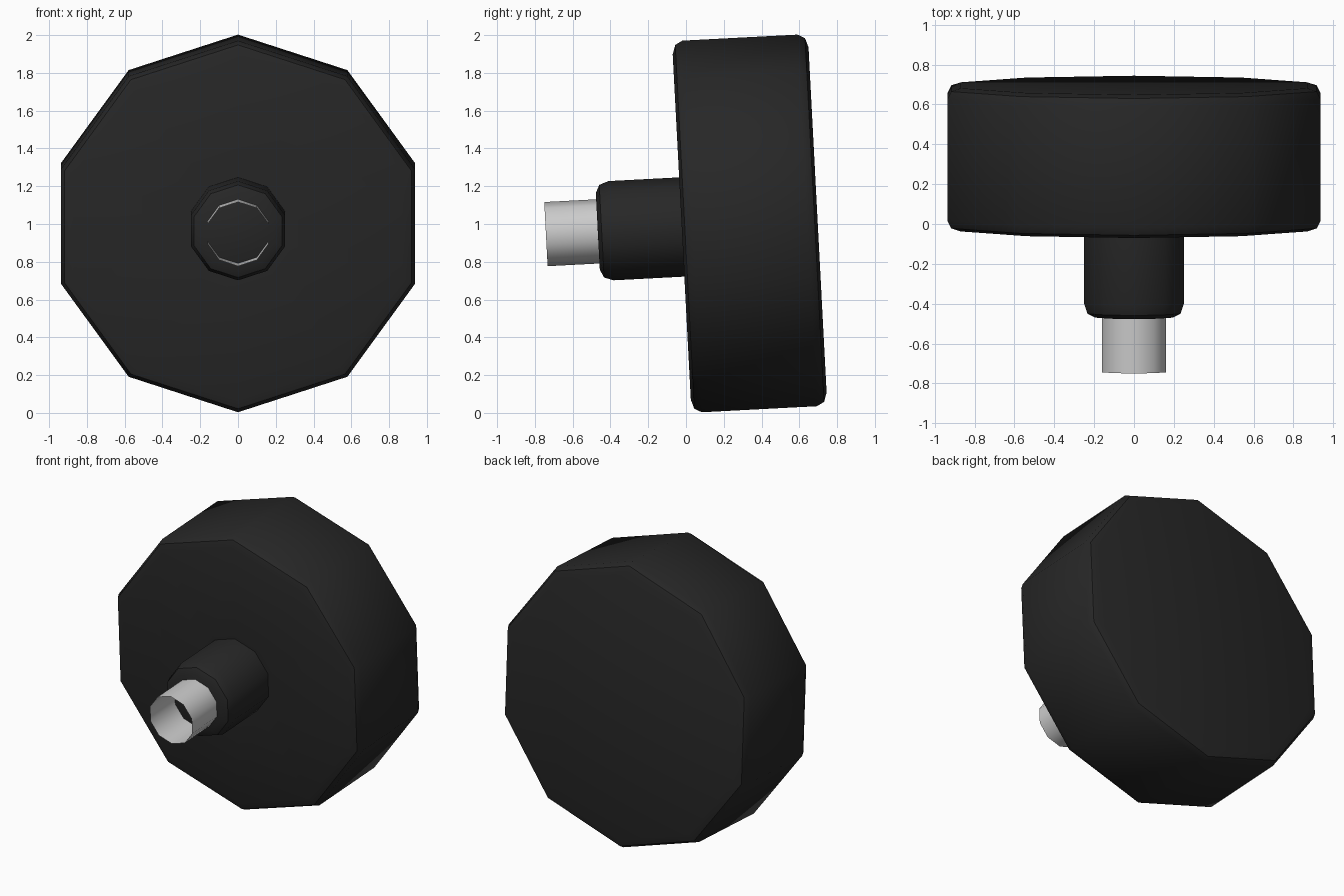
import bpy, bmesh, math
from mathutils import Matrix

if "Cube" in bpy.data.objects:
    bpy.data.objects.remove(bpy.data.objects["Cube"])

SIDES = 10
PLACE = Matrix.Translation((0, 0.337, 1.003)) @ Matrix.Rotation(math.radians(3), 4, 'X')


def rounded(axial, radius, da, dr):
    """Three-point rounded rim: (axial, radius) is the sharp corner."""
    k = 1 - math.sqrt(0.5)
    return [(axial + da, radius), (axial + da * k, radius - dr * k), (axial, radius - dr)]


def lathe(name, profile, cap_start=False, cap_end=False, material=None):
    """Spin (axial, radius) points around the tilted y axis, one corner pointing up."""
    bm = bmesh.new()
    rings = []
    for y, r in profile:
        ring = []
        for i in range(SIDES):
            a = 2 * math.pi * i / SIDES
            ring.append(bm.verts.new((r * math.sin(a), y, r * math.cos(a))))
        rings.append(ring)
    for p, q in zip(rings, rings[1:]):
        for i in range(SIDES):
            j = (i + 1) % SIDES
            bm.faces.new((p[i], q[i], q[j], p[j]))
    if cap_start:
        bm.faces.new(rings[0])
    if cap_end:
        bm.faces.new(rings[-1][::-1])
    bmesh.ops.recalc_face_normals(bm, faces=bm.faces)
    bm.transform(PLACE)
    mesh = bpy.data.meshes.new(name)
    bm.to_mesh(mesh)
    bm.free()
    obj = bpy.data.objects.new(name, mesh)
    bpy.context.collection.objects.link(obj)
    if material:
        mesh.materials.append(material)
    bpy.ops.object.select_all(action='DESELECT')
    obj.select_set(True)
    bpy.context.view_layer.objects.active = obj
    bpy.ops.object.shade_smooth_by_angle(angle=math.radians(40))
    return obj


black = bpy.data.materials.new("black_rubber")
black.diffuse_color = (0.02, 0.02, 0.02, 1)
black.use_nodes = True
black.node_tree.nodes["Principled BSDF"].inputs["Base Color"].default_value = black.diffuse_color

# Wheel disc with both rims rounded
front_rim = rounded(-0.36, 0.985, 0.055, 0.07)[::-1]
back_rim = rounded(0.36, 0.985, -0.055, 0.07)
# Stub hub growing out of the front of the wheel
hub_rim = rounded(-0.805, 0.263, 0.07, 0.06)[::-1]
lathe("wheel_and_hub", hub_rim + [(-0.36, 0.263)] + front_rim + back_rim,
      cap_start=True, cap_end=True, material=black)

# Thin open axle tube
lathe("axle_tube", [(-1.08, 0.17), (-0.80, 0.17)])
